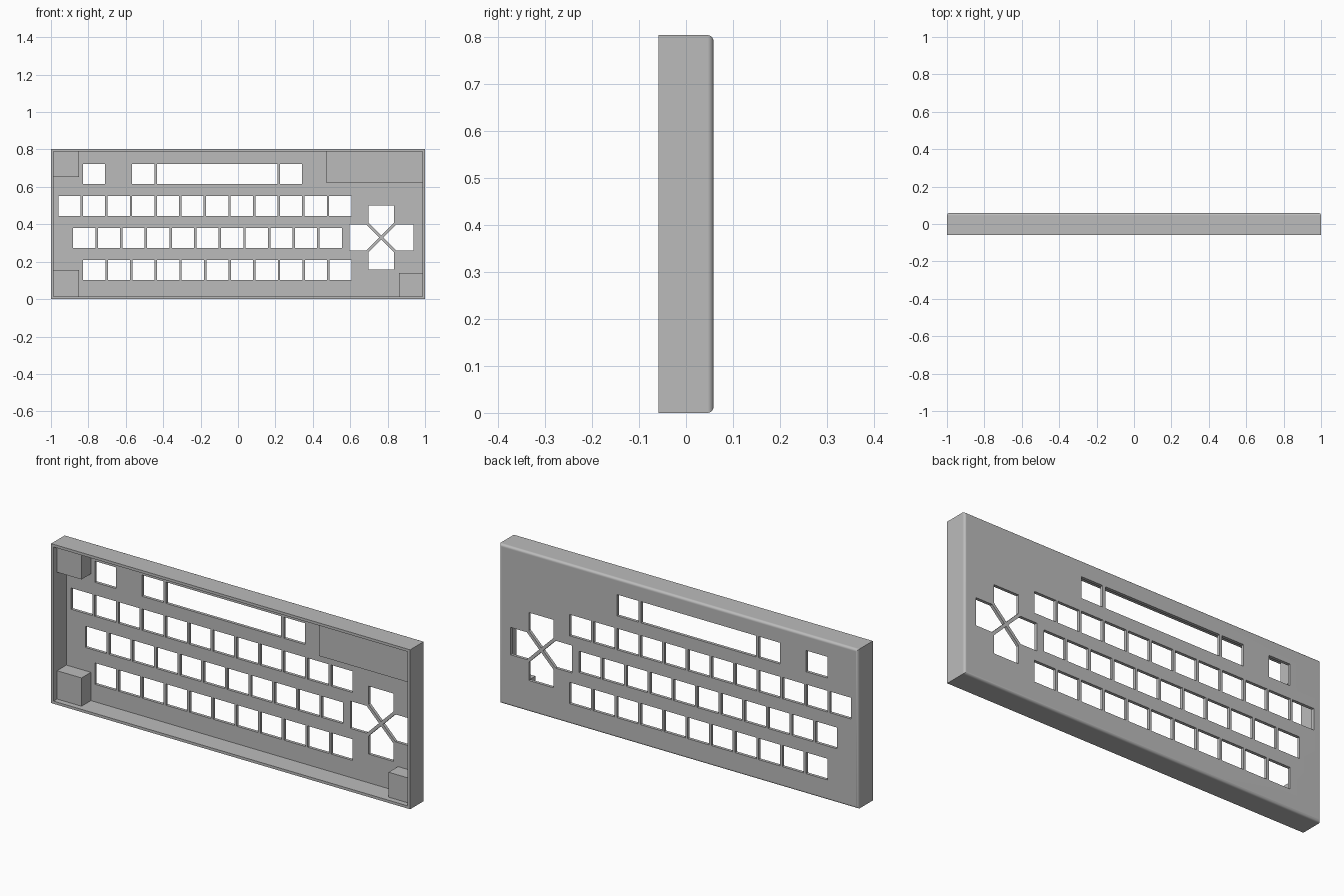
import bpy
import bmesh
import math

W, H, D = 2.0, 0.803, 0.117      # overall width, height, depth
WALL, FACE = 0.0135, 0.015       # rim thickness, key plate thickness
FRONT, BACK = -D / 2, D / 2

cube = bpy.data.objects.get("Cube")
if cube:
    bpy.data.objects.remove(cube, do_unlink=True)

grey = bpy.data.materials.new("case grey")
grey.use_nodes = True
colour = (0.5, 0.5, 0.5, 1)
grey.diffuse_color = colour
grey.node_tree.nodes["Principled BSDF"].inputs["Base Color"].default_value = colour


def add_prism(bm, outline, y0, y1):
    """Extrude an outline of (x, z) points from y0 to y1."""
    near = [bm.verts.new((x, y0, z)) for x, z in outline]
    far = [bm.verts.new((x, y1, z)) for x, z in outline]
    bm.faces.new(near)
    bm.faces.new(far[::-1])
    n = len(outline)
    for i in range(n):
        j = (i + 1) % n
        bm.faces.new((near[j], near[i], far[i], far[j]))


def rect(x0, x1, z0, z1):
    return [(x0, z0), (x1, z0), (x1, z1), (x0, z1)]


def finish(bm, name):
    bmesh.ops.recalc_face_normals(bm, faces=bm.faces[:])
    mesh = bpy.data.meshes.new(name)
    bm.to_mesh(mesh)
    bm.free()
    mesh.materials.append(grey)
    obj = bpy.data.objects.new(name, mesh)
    bpy.context.collection.objects.link(obj)
    return obj


def cut(target, cutter):
    mod = target.modifiers.new("cut", "BOOLEAN")
    mod.operation = "DIFFERENCE"
    mod.solver = "EXACT"
    mod.object = cutter
    bpy.context.view_layer.objects.active = target
    bpy.ops.object.modifier_apply(modifier=mod.name)
    bpy.data.objects.remove(cutter, do_unlink=True)


# Case body with rounded edges around the key face
bm = bmesh.new()
add_prism(bm, rect(-W / 2, W / 2, 0, H), FRONT, BACK)
edges = [e for e in bm.edges if all(v.co.y > 0 for v in e.verts)]
bmesh.ops.bevel(bm, geom=edges, offset=0.013, segments=5, profile=0.5,
                affect="EDGES")
case = finish(bm, "keyboard_case")

# Hollow interior, open at the front
bm = bmesh.new()
add_prism(bm, rect(-W / 2 + WALL, W / 2 - WALL, WALL, H - WALL),
          FRONT - 0.1, BACK - FACE)
cut(case, finish(bm, "cavity_cutter"))

# Key openings
bm = bmesh.new()
KEY_W, KEY_H, PITCH = 0.119, 0.107, 0.1317


def key_hole(x0, x1, z0):
    add_prism(bm, rect(x0, x1, z0, z0 + KEY_H), 0, BACK + 0.1)


for start, z0, count in ((-0.961, 0.444, 12), (-0.881, 0.273, 11),
                         (-0.828, 0.102, 11)):
    for i in range(count):
        x = start + i * PITCH
        key_hole(x, x + KEY_W, z0)
for x0, x1 in ((-0.828, -0.71), (-0.566, -0.446), (-0.432, 0.21),
               (0.225, 0.343)):
    key_hole(x0, x1, 0.615)

# Direction pad: four pointed openings around a thin cross
half, reach, tip = 0.069, 0.171, 0.011
arm = [(tip, 0), (tip + half, -half), (reach, -half), (reach, half),
       (tip + half, half)]
for k in range(4):
    c, s = round(math.cos(k * math.pi / 2)), round(math.sin(k * math.pi / 2))
    add_prism(bm, [(0.766 + c * u - s * v, 0.329 + s * u + c * v)
                   for u, v in arm], 0, BACK + 0.1)
cut(case, finish(bm, "key_cutter"))

# Smooth the rounded edges, keep flat faces flat
bpy.ops.object.select_all(action="DESELECT")
case.select_set(True)
bpy.context.view_layer.objects.active = case
bpy.ops.object.shade_smooth_by_angle(angle=math.radians(30))
case.modifiers.new("flat faces", "WEIGHTED_NORMAL").keep_sharp = True

# Corner blocks inside the case, sunk slightly into the walls
IN = 0.004
L, R = -W / 2 + WALL - IN, W / 2 - WALL + IN
B, T = WALL - IN, H - WALL + IN
for name, outline in (
        ("upper_right_block", rect(L, -0.85, 0.652, T)),
        ("lower_right_block", rect(L, -0.85, B, 0.156)),
        ("lower_left_block", rect(0.861, R, B, 0.139)),
        ("upper_left_block", rect(0.472, R, 0.621, T))):
    bm = bmesh.new()
    add_prism(bm, outline, -0.031, BACK - FACE + IN)
    finish(bm, name)
